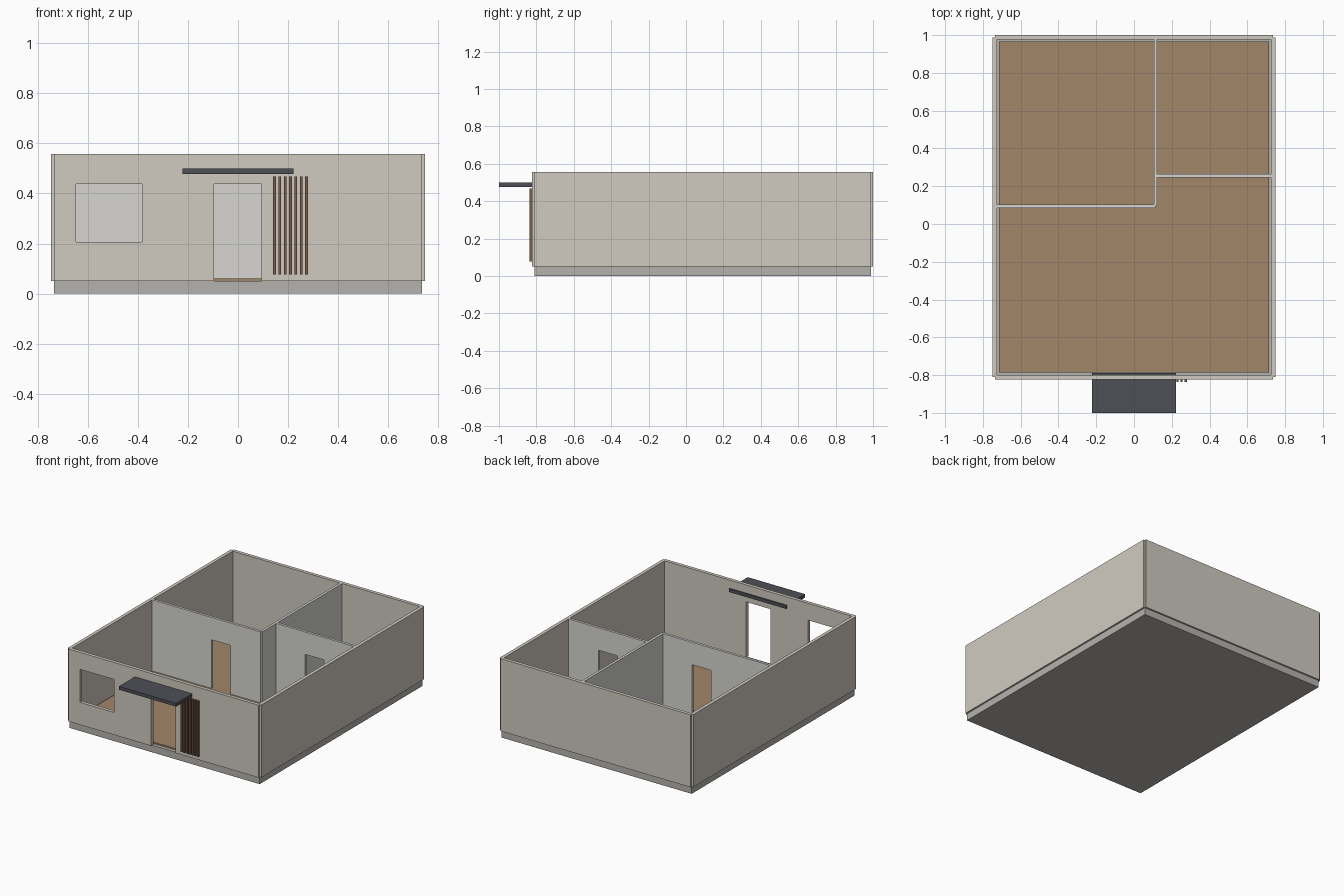
import bpy
import bmesh

if "Cube" in bpy.data.objects:
    bpy.data.objects.remove(bpy.data.objects["Cube"])

X = 0.736                  # outer wall centre line
Y0, Y1 = -0.811, 0.988
Z0, Z1 = 0.05, 0.557       # wall bottom and top
T_OUT, T_IN = 0.024, 0.018
DX, DY = 0.114, 0.094      # meeting point of the partitions
DY2 = 0.256


def material(name, rgb):
    m = bpy.data.materials.new(name)
    m.diffuse_color = (*rgb, 1)
    m.use_nodes = True
    m.node_tree.nodes["Principled BSDF"].inputs["Base Color"].default_value = m.diffuse_color
    return m


plaster = material("beige_plaster", (0.63, 0.59, 0.53))
paint = material("interior_paint", (0.68, 0.67, 0.64))
concrete = material("concrete", (0.46, 0.45, 0.42))
timber = material("timber_floor", (0.36, 0.24, 0.14))
slat_wood = material("slat_wood", (0.19, 0.11, 0.07))
metal = material("dark_metal", (0.075, 0.08, 0.095))


def box(name, x, y, z, mat=None):
    """Box from (min, max) ranges on each axis."""
    bm = bmesh.new()
    bmesh.ops.create_cube(bm, size=1)
    for v in bm.verts:
        v.co = [r[0] + (c + 0.5) * (r[1] - r[0]) for c, r in zip(v.co, (x, y, z))]
    me = bpy.data.meshes.new(name)
    bm.to_mesh(me)
    bm.free()
    ob = bpy.data.objects.new(name, me)
    bpy.context.collection.objects.link(ob)
    if mat:
        me.materials.append(mat)
    return ob


def wall_x(name, x0, x1, y, t, mat, openings=()):
    """Wall running along x, with (x0, x1, z0, z1) openings cut through."""
    wall = box(name, (x0, x1), (y - t / 2, y + t / 2), (Z0, Z1), mat)
    for i, (a, b, c, d) in enumerate(openings):
        cutter = box(f"{name}_cutter_{i}", (a, b), (y - t, y + t), (c, d), mat)
        cutter.hide_render = True
        cutter.hide_set(True)
        cutter.display_type = 'WIRE'
        mod = wall.modifiers.new("opening", 'BOOLEAN')
        mod.operation = 'DIFFERENCE'
        mod.solver = 'EXACT'
        mod.object = cutter
        # bake the cut, then drop the helper
        bpy.context.view_layer.objects.active = wall
        bpy.ops.object.modifier_apply(modifier=mod.name)
        bpy.data.objects.remove(cutter)
    return wall


def wall_y(name, x, y0, y1, t, mat):
    return box(name, (x - t / 2, x + t / 2), (y0, y1), (Z0, Z1), mat)


# Base slab and floor
box("foundation", (-X, X), (Y0, Y1), (0, Z0), concrete)
box("floor", (-0.714, 0.714), (-0.786, 0.966), (Z0 - 0.005, 0.06), timber)

# Outer walls meet at their centre lines, leaving notched corners
wall_x("front_wall", -X, X, Y0, T_OUT, plaster,
       [(-0.096, 0.094, 0.0, 0.438), (-0.648, -0.384, 0.207, 0.438)])
wall_x("back_wall", -X, X, Y1, T_OUT, plaster)
for side, s in (("left", -1), ("right", 1)):
    wall_y(f"{side}_wall", s * X, Y0, Y1, T_OUT, plaster)

# Partitions with doorways
wall_x("left_partition", -X, DX, DY, T_IN, paint, [(-0.264, -0.117, 0.0, 0.4)])
wall_x("right_partition", DX, X, DY2, T_IN, paint, [(0.345, 0.492, 0.0, 0.4)])
wall_y("middle_partition", DX, DY, Y1, T_IN, paint)

# Entrance canopy passing through the front wall
box("canopy", (-0.222, 0.222), (-1.0, -0.79), (0.477, 0.5), metal)

# Decorative vertical slats beside the door
for i in range(7):
    cx = 0.146 + i * 0.0213
    box(f"slat_{i + 1}", (cx - 0.0055, cx + 0.0055), (-0.837, -0.821),
        (0.077, 0.467), slat_wood)
